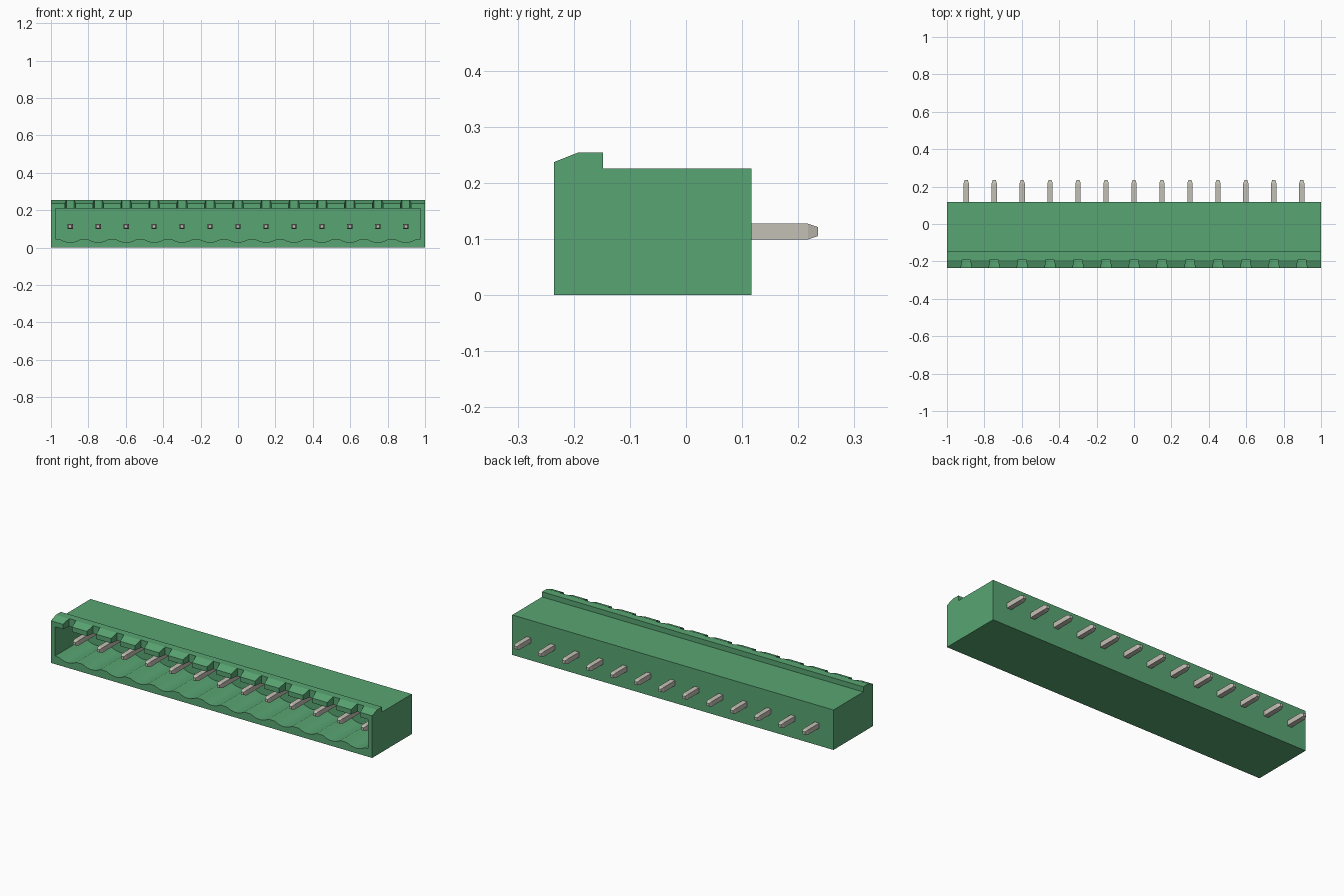
import bpy, bmesh, math
from mathutils import Matrix

if "Cube" in bpy.data.objects:
    bpy.data.objects.remove(bpy.data.objects["Cube"], do_unlink=True)

PITCH = 0.1495
PIN_X = [(i - 6) * PITCH for i in range(13)]
PIN_Z = 0.113
FRONT, BACK = -0.235, 0.117


def material(name, color):
    m = bpy.data.materials.new(name)
    m.use_nodes = True
    m.diffuse_color = (*color, 1)
    m.node_tree.nodes["Principled BSDF"].inputs["Base Color"].default_value = (*color, 1)
    return m


def prism(bm, points, offset):
    """Extrude a closed loop of 3D points along an offset."""
    face = bm.faces.new([bm.verts.new(p) for p in points])
    ext = bmesh.ops.extrude_face_region(bm, geom=[face])
    verts = [g for g in ext["geom"] if isinstance(g, bmesh.types.BMVert)]
    bmesh.ops.translate(bm, verts=verts, vec=offset)


def finish(bm, name, mat):
    bmesh.ops.recalc_face_normals(bm, faces=bm.faces[:])
    mesh = bpy.data.meshes.new(name)
    bm.to_mesh(mesh)
    bm.free()
    mesh.materials.append(mat)
    obj = bpy.data.objects.new(name, mesh)
    bpy.context.collection.objects.link(obj)
    return obj


green = material("green plastic", (0.098, 0.375, 0.17))
metal = material("tin plated metal", (0.55, 0.525, 0.46))

# Housing: side profile with the chamfered latch lip, extruded across the width
bm = bmesh.new()
side = [(FRONT, 0), (BACK, 0), (BACK, 0.225), (-0.148, 0.225),
        (-0.148, 0.254), (-0.192, 0.254), (FRONT, 0.237)]
prism(bm, [(-1, y, z) for y, z in side], (2, 0, 0))
housing = finish(bm, "housing", green)

# Socket cavity: a shallow arc is scooped out of the floor under each pin
bm = bmesh.new()
loop = [(0.975, 0.21), (-0.975, 0.21), (-0.975, 0.045)]
half, dip, steps = 0.055, 0.016, 10
for px in PIN_X:
    for k in range(steps + 1):
        t = 2 * k / steps - 1
        loop.append((px + half * t, 0.045 - dip * (1 - t * t)))
loop.append((0.975, 0.045))
prism(bm, [(x, FRONT - 0.05, z) for x, z in loop], (0, 0.305, 0))
cavity = finish(bm, "cavity_cutter", green)

# Tapered notches through the front of the latch lip
bm = bmesh.new()
for px in PIN_X:
    plan = [(-0.032, FRONT - 0.02), (0.032, FRONT - 0.02), (0.021, -0.19), (-0.021, -0.19)]
    prism(bm, [(px + x, y, 0.19) for x, y in plan], (0, 0, 0.1))
notches = finish(bm, "notch_cutter", green)

for cutter in (cavity, notches):
    mod = housing.modifiers.new(cutter.name, "BOOLEAN")
    mod.operation = "DIFFERENCE"
    mod.solver = "EXACT"
    mod.object = cutter
    cutter.hide_render = True
    cutter.hide_viewport = True
    cutter.display_type = "WIRE"

# Contact pins: square bars with tapered ends
for i, px in enumerate(PIN_X):
    bm = bmesh.new()
    rings = []
    for y, r in [(-0.175, 0.008), (-0.157, 0.014), (0.217, 0.014), (0.235, 0.008)]:
        rings.append([bm.verts.new((px + sx * r, y, PIN_Z + sz * r))
                      for sx, sz in ((-1, -1), (1, -1), (1, 1), (-1, 1))])
    for a, b in zip(rings, rings[1:]):
        for k in range(4):
            n = (k + 1) % 4
            bm.faces.new((a[k], a[n], b[n], b[k]))
    bm.faces.new(rings[0])
    bm.faces.new(rings[-1])
    finish(bm, f"contact_pin_{i + 1}", metal)
